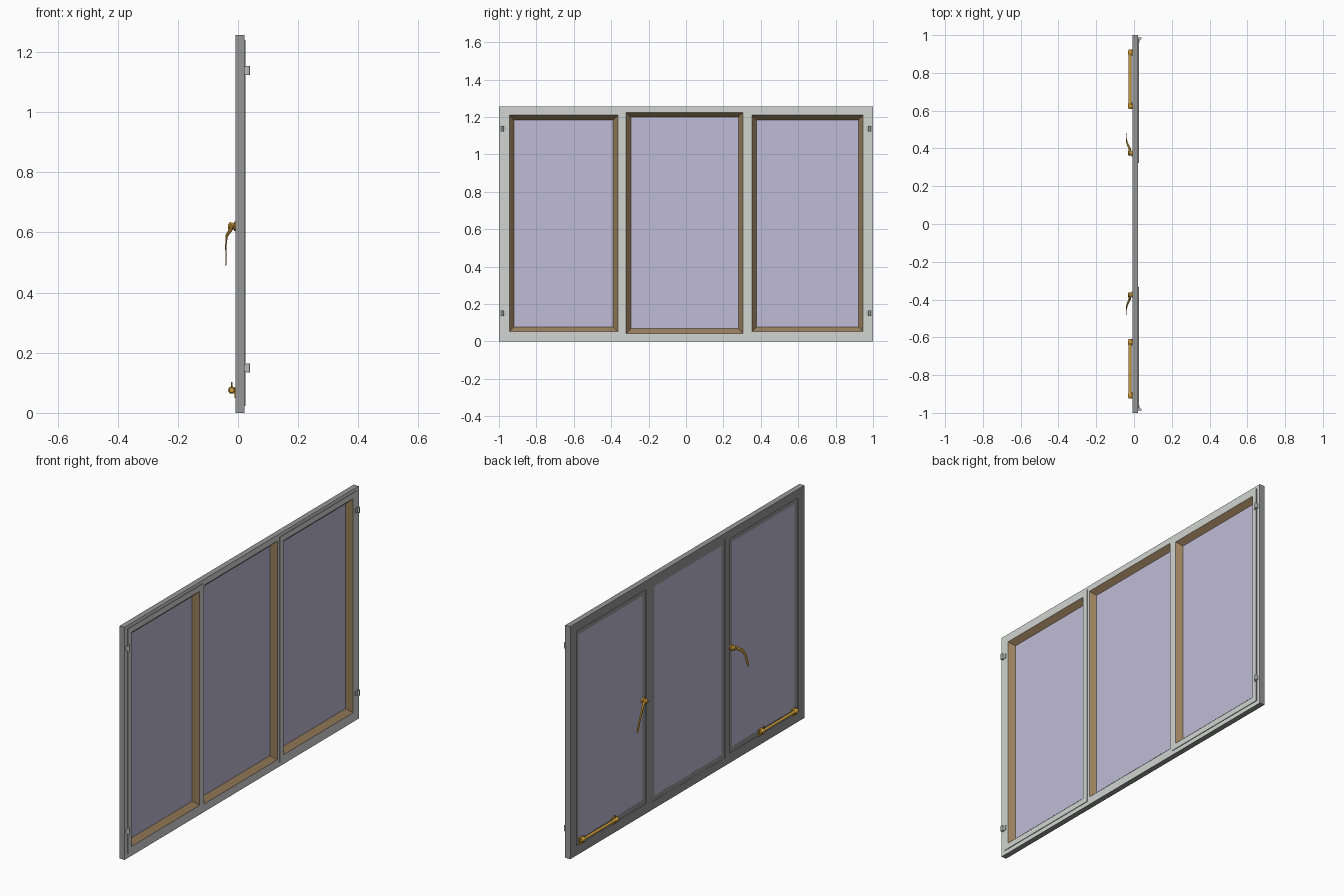
import bpy, bmesh, math
from mathutils import Vector

if "Cube" in bpy.data.objects:
    bpy.data.objects.remove(bpy.data.objects["Cube"])


def material(name, rgb):
    m = bpy.data.materials.new(name)
    m.diffuse_color = (*rgb, 1)
    m.use_nodes = True
    m.node_tree.nodes["Principled BSDF"].inputs["Base Color"].default_value = m.diffuse_color
    return m


GREY = material("inner grey", (0.31, 0.31, 0.31))
WHITE = material("outer off white", (0.64, 0.66, 0.64))
BROWN = material("putty brown", (0.32, 0.215, 0.11))
GLASS = material("pale violet glass", (0.53, 0.50, 0.67))
BRASS = material("brass", (0.62, 0.34, 0.045))
STEEL = material("hinge steel", (0.50, 0.51, 0.51))


def finish(name, bm, mats):
    bmesh.ops.recalc_face_normals(bm, faces=bm.faces)
    me = bpy.data.meshes.new(name)
    bm.to_mesh(me)
    bm.free()
    for m in mats:
        me.materials.append(m)
    ob = bpy.data.objects.new(name, me)
    bpy.context.collection.objects.link(ob)
    return ob


def box(name, x, y, z, mat):
    bm = bmesh.new()
    bmesh.ops.create_cube(bm, size=1)
    for v in bm.verts:
        v.co = [(a + b) / 2 + c * (b - a) for (a, b), c in zip((x, sorted(y), z), v.co)]
    return finish(name, bm, [mat])


def ring_loft(name, rects, strips):
    """Closed loft through rectangles (rect, grow, x); strips gives a material per band."""
    bm = bmesh.new()
    loops = []
    for (y0, y1, z0, z1), g, x in rects:
        corners = ((y0 - g, z0 - g), (y1 + g, z0 - g), (y1 + g, z1 + g), (y0 - g, z1 + g))
        loops.append([bm.verts.new((x, y, z)) for y, z in corners])
    for i, mat in enumerate(strips):
        a, b = loops[i], loops[(i + 1) % len(loops)]
        for k in range(4):
            n = (k + 1) % 4
            bm.faces.new((a[k], a[n], b[n], b[k])).material_index = mat
    return finish(name, bm, [GREY, WHITE, BROWN])


def sweep(name, path, mat, sides=12):
    """Elliptical sweep; each path entry is (x, y, z, half width, half thickness)."""
    bm = bmesh.new()
    pts = [Vector(p[:3]) for p in path]
    straight = (pts[-1] - pts[0]).normalized()
    ref = Vector((0, 0, 1)) if abs(straight.x) > 0.9 else Vector((1, 0, 0))
    loops = []
    for i, p in enumerate(path):
        t = (pts[min(i + 1, len(pts) - 1)] - pts[max(i - 1, 0)])
        t = t.normalized() if t.length > 1e-6 else straight
        n = (ref - t * ref.dot(t)).normalized()
        w = t.cross(n)
        loops.append([bm.verts.new(pts[i] + w * p[3] * math.cos(a) + n * p[4] * math.sin(a))
                      for a in (2 * math.pi * k / sides for k in range(sides))])
    for a, b in zip(loops, loops[1:]):
        for k in range(sides):
            n = (k + 1) % sides
            bm.faces.new((a[k], a[n], b[n], b[k]))
    bm.faces.new(loops[0])
    bm.faces.new(loops[-1])
    ob = finish(name, bm, [mat])
    bpy.ops.object.select_all(action='DESELECT')
    ob.select_set(True)
    bpy.context.view_layer.objects.active = ob
    bpy.ops.object.shade_smooth_by_angle(angle=math.radians(40))
    return ob


# Openings: y0, y1, z0, z1
LEFT = (-0.945, -0.364, 0.053, 1.21)
MIDDLE = (-0.32, 0.305, 0.043, 1.225)
RIGHT = (0.353, 0.947, 0.053, 1.21)
X_IN, X_OUT = -0.008, 0.022
PUTTY = -0.025

# Main frame with three openings
frame = box("window_frame", (X_IN, X_OUT), (-1, 1), (0, 1.257), GREY)
frame.data.materials.append(WHITE)
bpy.context.view_layer.objects.active = frame
for y0, y1, z0, z1 in (LEFT, MIDDLE, RIGHT):
    cutter = box("opening_cutter", (-0.1, 0.1), (y0, y1), (z0, z1), GREY)
    cutter.hide_render = True
    mod = frame.modifiers.new("opening", 'BOOLEAN')
    mod.operation = 'DIFFERENCE'
    mod.solver = 'EXACT'
    mod.object = cutter
    bpy.ops.object.modifier_apply(modifier=mod.name)
    bpy.data.objects.remove(cutter)
for p in frame.data.polygons:
    p.material_index = 1 if p.normal.x > 0.9 else 0


def pane(name, r, x):
    g = PUTTY - 0.002
    box(name, (x, x + 0.002), (r[0] - g, r[1] + g), (r[2] - g, r[3] + g), GLASS)


def pane_full(name, r, x):
    g = -PUTTY
    box(name, (x, x + 0.002), (r[0] + g, r[1] - g), (r[2] + g, r[3] - g), GLASS)


# Opening sashes: raised outer lip, sloped putty, recessed inner rim
for side, r in (("left", LEFT), ("right", RIGHT)):
    ring_loft(side + "_sash",
              [(r, 0.03, 0.021), (r, 0.03, 0.0255), (r, 0, 0.0255), (r, PUTTY, -0.002),
               (r, PUTTY, -0.004), (r, 0, -0.004), (r, 0, 0.021)],
              (0, 1, 2, 0, 0, 0, 0))
    pane_full(side + "_glass", r, -0.0035)

# Fixed middle light
ring_loft("middle_putty",
          [(MIDDLE, 0, X_OUT), (MIDDLE, PUTTY, -0.0055), (MIDDLE, PUTTY, -0.007), (MIDDLE, 0, -0.007)],
          (2, 0, 0, 0))
pane_full("middle_glass", MIDDLE, -0.0068)

for s, side in ((-1, "left"), (1, "right")):
    # Cranked handle: rosette, round boss and flat lever
    sweep(side + "_handle_rosette",
          [(-0.003, s * 0.373, 0.62, 0.016, 0.016), (-0.012, s * 0.373, 0.62, 0.016, 0.016),
           (-0.014, s * 0.373, 0.62, 0.013, 0.013)], BRASS, 16)
    sweep(side + "_handle_boss",
          [(-0.013, s * 0.375, 0.62, 0.009, 0.009), (-0.019, s * 0.375, 0.62, 0.013, 0.013),
           (-0.027, s * 0.375, 0.62, 0.014, 0.014), (-0.033, s * 0.375, 0.62, 0.008, 0.008)], BRASS, 16)
    sweep(side + "_handle_lever",
          [(-0.021, s * 0.372, 0.624, 0.009, 0.007), (-0.023, s * 0.398, 0.612, 0.009, 0.006),
           (-0.038, s * 0.432, 0.588, 0.008, 0.004), (-0.0405, s * 0.452, 0.555, 0.008, 0.002),
           (-0.0405, s * 0.474, 0.492, 0.009, 0.0015)], BRASS)

    # Casement stay: bar, end knobs, mounting plates and pin
    sweep(side + "_stay_bar",
          [(-0.021, s * 0.61, 0.076, 0.007, 0.008), (-0.021, s * 0.91, 0.076, 0.007, 0.008)], BRASS)
    for part, y in (("inner", 0.625), ("outer", 0.908)):
        sweep(f"{side}_stay_{part}_collar",
              [(-0.021, s * (y - 0.015), 0.076, 0.008, 0.008), (-0.021, s * (y - 0.006), 0.076, 0.012, 0.012),
               (-0.021, s * (y + 0.006), 0.076, 0.012, 0.012),
               (-0.021, s * (y + 0.015), 0.076, 0.008, 0.008)], BRASS)
        box(f"{side}_stay_{part}_plate", (-0.012, -0.003), (s * (y - 0.017), s * (y + 0.017)),
            (0.049, 0.085), BRASS)
        box(f"{side}_stay_{part}_bracket", (-0.028, -0.008), (s * (y - 0.01), s * (y + 0.01)),
            (0.064, 0.070), BRASS)
    sweep(side + "_stay_pin",
          [(-0.021, s * 0.635, 0.07, 0.003, 0.003), (-0.021, s * 0.635, 0.102, 0.003, 0.003)], BRASS, 8)

    # Hinges: knuckle with a leaf on the frame and one on the sash
    for level, z in (("lower", 0.15), ("upper", 1.138)):
        sweep(f"{side}_{level}_hinge_knuckle",
              [(0.0335, s * 0.983, z - 0.015, 0.006, 0.006),
               (0.0335, s * 0.983, z + 0.015, 0.006, 0.006)], STEEL)
        box(f"{side}_{level}_hinge_frame_leaf", (0.021, 0.034), (s * 0.983, s * 0.987),
            (z - 0.013, z + 0.013), STEEL)
        box(f"{side}_{level}_hinge_sash_leaf", (0.025, 0.029), (s * 0.962, s * 0.985),
            (z - 0.013, z + 0.013), STEEL)
